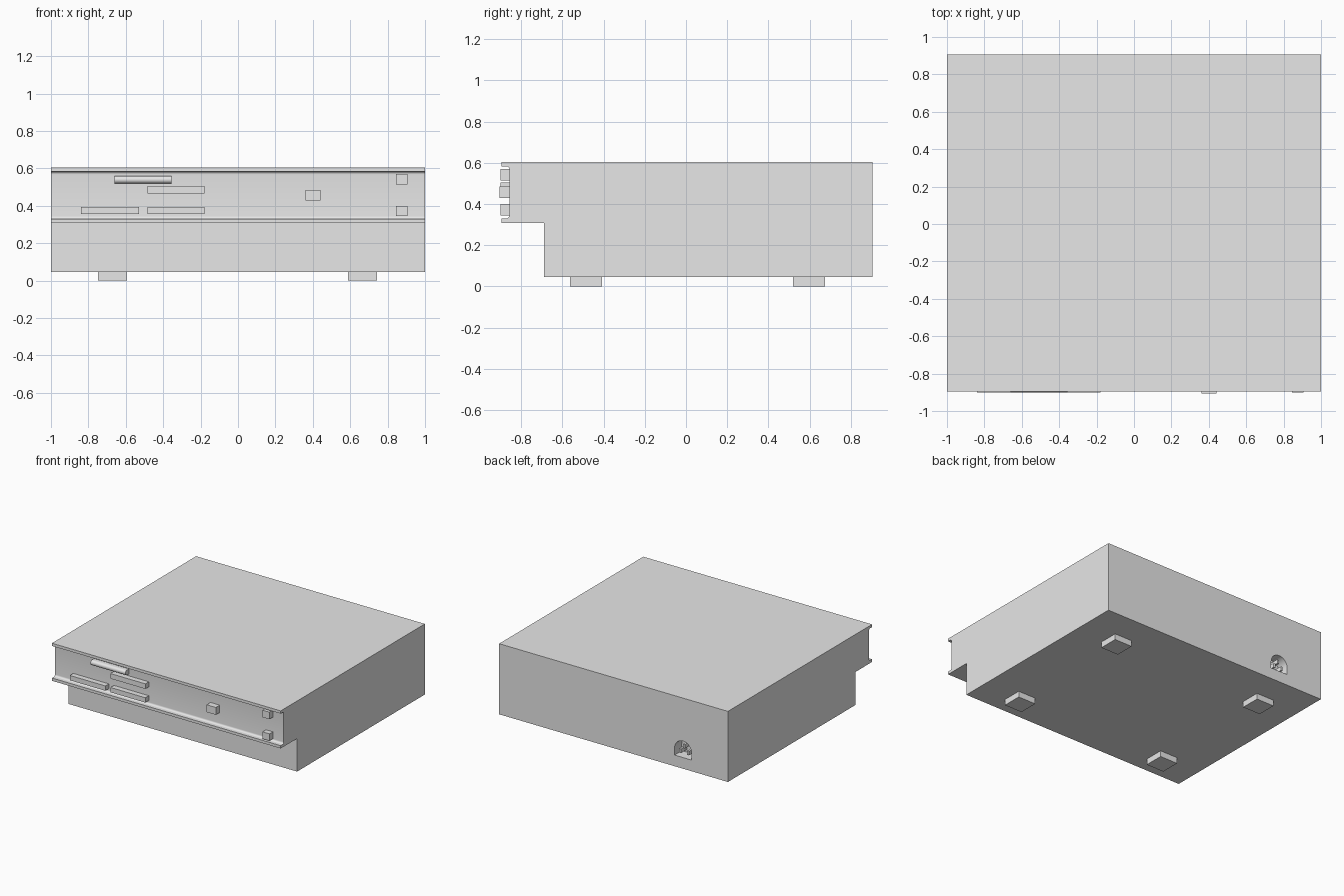
import bpy
import bmesh
from math import sin, cos, pi, radians
from mathutils import Vector

cube = bpy.data.objects.get("Cube")
if cube:
    bpy.data.objects.remove(cube, do_unlink=True)

grey = bpy.data.materials.new("plain grey")
grey.use_nodes = True
grey.diffuse_color = (0.8, 0.8, 0.8, 1)
grey.node_tree.nodes["Principled BSDF"].inputs["Base Color"].default_value = (0.8, 0.8, 0.8, 1)


def arc(cx, cy, r, start, end, steps=8):
    """Points on an arc, angles in degrees."""
    angles = [radians(start + (end - start) * i / steps) for i in range(steps + 1)]
    return [(cx + r * cos(a), cy + r * sin(a)) for a in angles]


def extrude(name, points, sweep, smooth=False):
    """Extrude a closed 3D outline along a vector."""
    bm = bmesh.new()
    face = bm.faces.new([bm.verts.new(p) for p in points])
    result = bmesh.ops.extrude_face_region(bm, geom=[face], use_keep_orig=True)
    verts = [g for g in result["geom"] if isinstance(g, bmesh.types.BMVert)]
    bmesh.ops.translate(bm, verts=verts, vec=Vector(sweep))
    bmesh.ops.recalc_face_normals(bm, faces=bm.faces)
    mesh = bpy.data.meshes.new(name)
    bm.to_mesh(mesh)
    bm.free()
    mesh.materials.append(grey)
    obj = bpy.data.objects.new(name, mesh)
    bpy.context.collection.objects.link(obj)
    if smooth:
        shade(obj)
    return obj


def shade(obj):
    bpy.ops.object.select_all(action="DESELECT")
    obj.select_set(True)
    bpy.context.view_layer.objects.active = obj
    bpy.ops.object.shade_smooth_by_angle(angle=radians(30))


def box(name, x0, x1, y0, y1, z0, z1):
    outline = [(x0, y0, z0), (x1, y0, z0), (x1, y1, z0), (x0, y1, z0)]
    return extrude(name, outline, (0, 0, z1 - z0))


# Casing: side profile with a stepped base and a recessed, filleted front panel
BACK, LIP, PANEL, STEP = 0.905, -0.895, -0.857, -0.69
BASE, TOP, R = 0.047, 0.605, 0.015
profile = [(BACK, BASE), (BACK, TOP), (LIP, TOP), (LIP, 0.583)]
profile += arc(PANEL - R, 0.583 - R, R, 90, 0)
profile += arc(PANEL - R, 0.33 + R, R, 0, -90)
profile += [(LIP, 0.33), (LIP, 0.308), (STEP, 0.308), (STEP, BASE)]
casing = extrude("casing", [(-1, y, z) for y, z in profile], (2, 0, 0))

# Arched power socket cut into the back
SX, SR, SZ, DEPTH = -0.608, 0.075, 0.135, 0.09
arch = [(SX - SR, SZ), (SX + SR, SZ)] + arc(SX, SZ + 0.055, SR, 0, 180, 12)
cutter = extrude("socket_cutter", [(x, BACK - DEPTH, z) for x, z in arch], (0, 0.2, 0))
cutter.hide_render = True
cut = casing.modifiers.new("socket", "BOOLEAN")
cut.operation = "DIFFERENCE"
cut.solver = "EXACT"
cut.object = cutter
bpy.context.view_layer.objects.active = casing
bpy.ops.object.modifier_apply(modifier="socket")
bpy.data.objects.remove(cutter, do_unlink=True)
shade(casing)

# Socket pins
for i, (dx, dz) in enumerate([(-0.035, 0.04), (0.035, 0.04), (0, 0.085)]):
    x, z = SX + dx, SZ + dz
    box(f"socket_pin_{i + 1}", x - 0.008, x + 0.008,
        BACK - DEPTH - 0.01, BACK - 0.012, z - 0.016, z + 0.016)

# Front buttons: x range, z range, front face
buttons = {
    "upper_button": (-0.485, -0.18, 0.465, 0.505, -0.9),
    "lower_left_button": (-0.84, -0.53, 0.357, 0.395, -0.9),
    "lower_right_button": (-0.485, -0.18, 0.357, 0.395, -0.9),
    "selector_button": (0.36, 0.44, 0.428, 0.486, -0.905),
    "upper_switch": (0.845, 0.905, 0.515, 0.571, -0.9),
    "lower_switch": (0.845, 0.905, 0.345, 0.4, -0.9),
}
for name, (x0, x1, z0, z1, front) in buttons.items():
    box(name, x0, x1, front, PANEL + 0.01, z0, z1)

# Rounded display bar
bar_r = 0.02
bar = arc(-0.9 + bar_r, 0.54, bar_r, 90, 270, 12)
bar += [(PANEL + 0.01, 0.54 - bar_r), (PANEL + 0.01, 0.54 + bar_r)]
extrude("display_bar", [(-0.66, y, z) for y, z in bar], (0.305, 0, 0), smooth=True)

# Four square feet
W = 0.155
for side, x in (("right", -0.748), ("left", 0.588)):
    for end, y in (("front", -0.563), ("back", 0.519)):
        box(f"{end}_{side}_foot", x, x + W, y, y + W, 0, BASE + 0.003)
